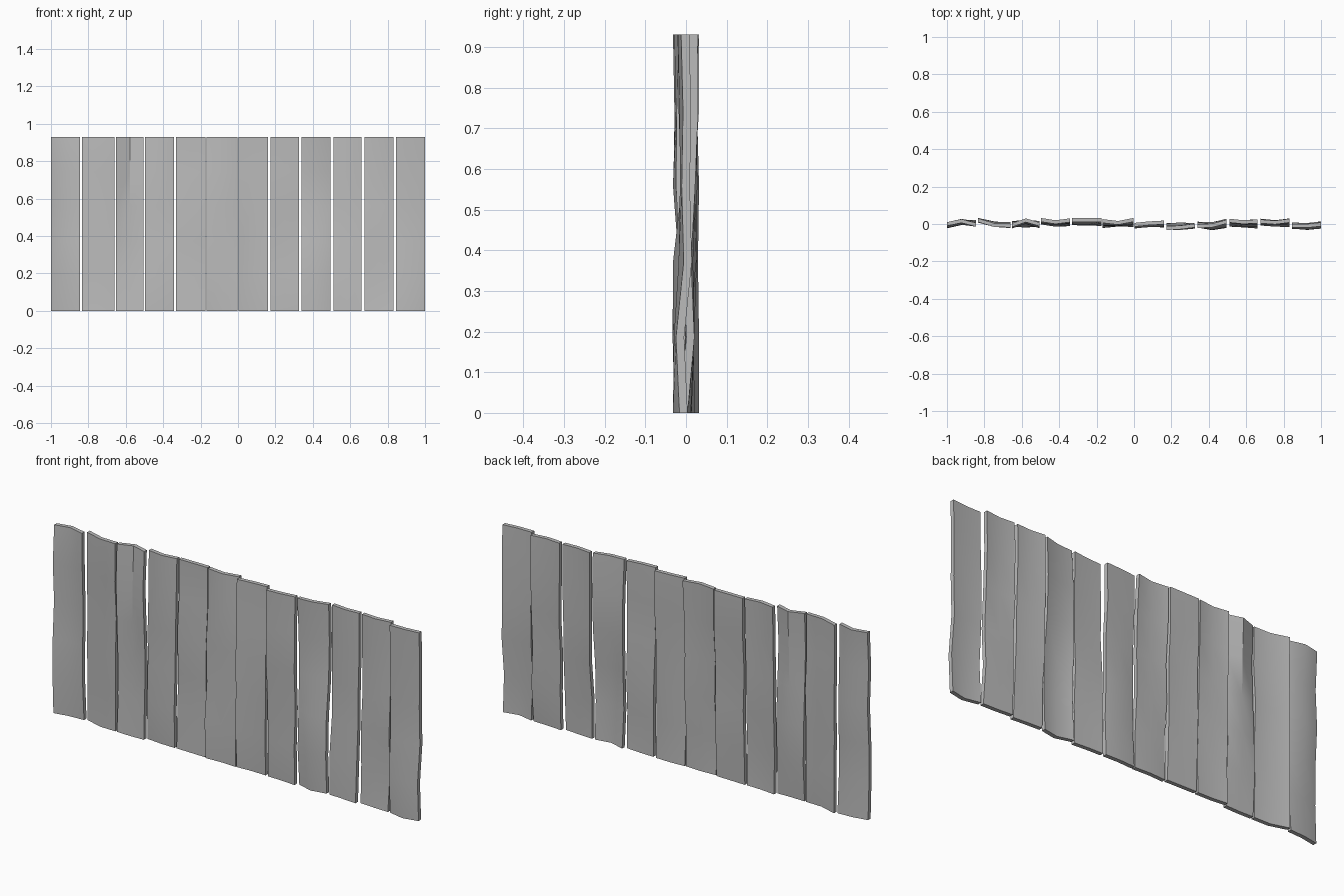
import bpy
import bmesh
import random

random.seed(4)
default_cube = bpy.data.objects.get("Cube")
if default_cube:
    bpy.data.objects.remove(default_cube, do_unlink=True)

HEIGHT = 0.93
THICKNESS = 0.02
ROWS = 5
UNIT = 0.001

# One flat colour for all boards
wood = bpy.data.materials.new("weathered grey")
wood.use_nodes = True
grey = (0.5, 0.5, 0.5, 1.0)
wood.diffuse_color = grey
wood.node_tree.nodes["Principled BSDF"].inputs["Base Color"].default_value = grey

# Each board: left and right edge, then the warp of its top and bottom end
# (left, middle, right), in thousandths
BOARDS = [
    (-1000, -845, (0, 16, -4), (-6, 8, 12)),
    (-833, -660, (20, -6, -8), (22, -4, -6)),
    (-652, -505, (-6, 20, -2), (-6, -8, -6)),
    (-497, -342, (22, 10, 20), (12, 4, 2)),
    (-332, -175, (22, 22, 22), (4, 2, 0)),
    (-168, -3, (16, 6, 22), (-6, -2, -6)),
    (3, 160, (-4, 4, 8), (-4, 0, -2)),
    (175, 325, (-22, -18, -8), (-4, -6, -12)),
    (340, 495, (-12, -8, 12), (4, -18, -4)),
    (510, 660, (18, 10, 14), (-4, -8, -14)),
    (677, 832, (14, 8, 18), (2, -4, -6)),
    (845, 1000, (-10, -10, -2), (-6, -22, -6)),
]


def warped_board(name, left, right, top, bottom):
    bm = bmesh.new()
    # Warped front sheet, bowed more strongly between the ends
    grid = []
    for row in range(ROWS + 1):
        t = row / ROWS
        inner = 0 < row < ROWS
        bow = random.uniform(-8, 8) if inner else 0
        line = []
        for col in range(3):
            x = left + (right - left) * col / 2
            y = bottom[col] * (1 - t) + top[col] * t
            if inner:
                y += bow + random.uniform(-5, 5)
            y = max(-23, min(22, y)) * UNIT - THICKNESS / 2
            line.append(bm.verts.new((x * UNIT, y, HEIGHT * t)))
        grid.append(line)
    for low, high in zip(grid, grid[1:]):
        for c in range(2):
            bm.faces.new((low[c], low[c + 1], high[c + 1], high[c]))
    # Thicken straight back so that the ends stay level
    back = bmesh.ops.extrude_face_region(bm, geom=bm.faces[:], use_keep_orig=True)
    moved = [v for v in back["geom"] if isinstance(v, bmesh.types.BMVert)]
    bmesh.ops.translate(bm, verts=moved, vec=(0, THICKNESS, 0))
    bmesh.ops.recalc_face_normals(bm, faces=bm.faces[:])

    mesh = bpy.data.meshes.new(name)
    bm.to_mesh(mesh)
    bm.free()
    mesh.materials.append(wood)
    board = bpy.data.objects.new(name, mesh)
    bpy.context.collection.objects.link(board)
    return board


boards = [warped_board(f"fence_board_{i + 1}", *spec) for i, spec in enumerate(BOARDS)]

# Smooth faces with crisp board edges
bpy.ops.object.select_all(action="DESELECT")
for board in boards:
    board.select_set(True)
bpy.context.view_layer.objects.active = boards[0]
bpy.ops.object.shade_smooth_by_angle()
